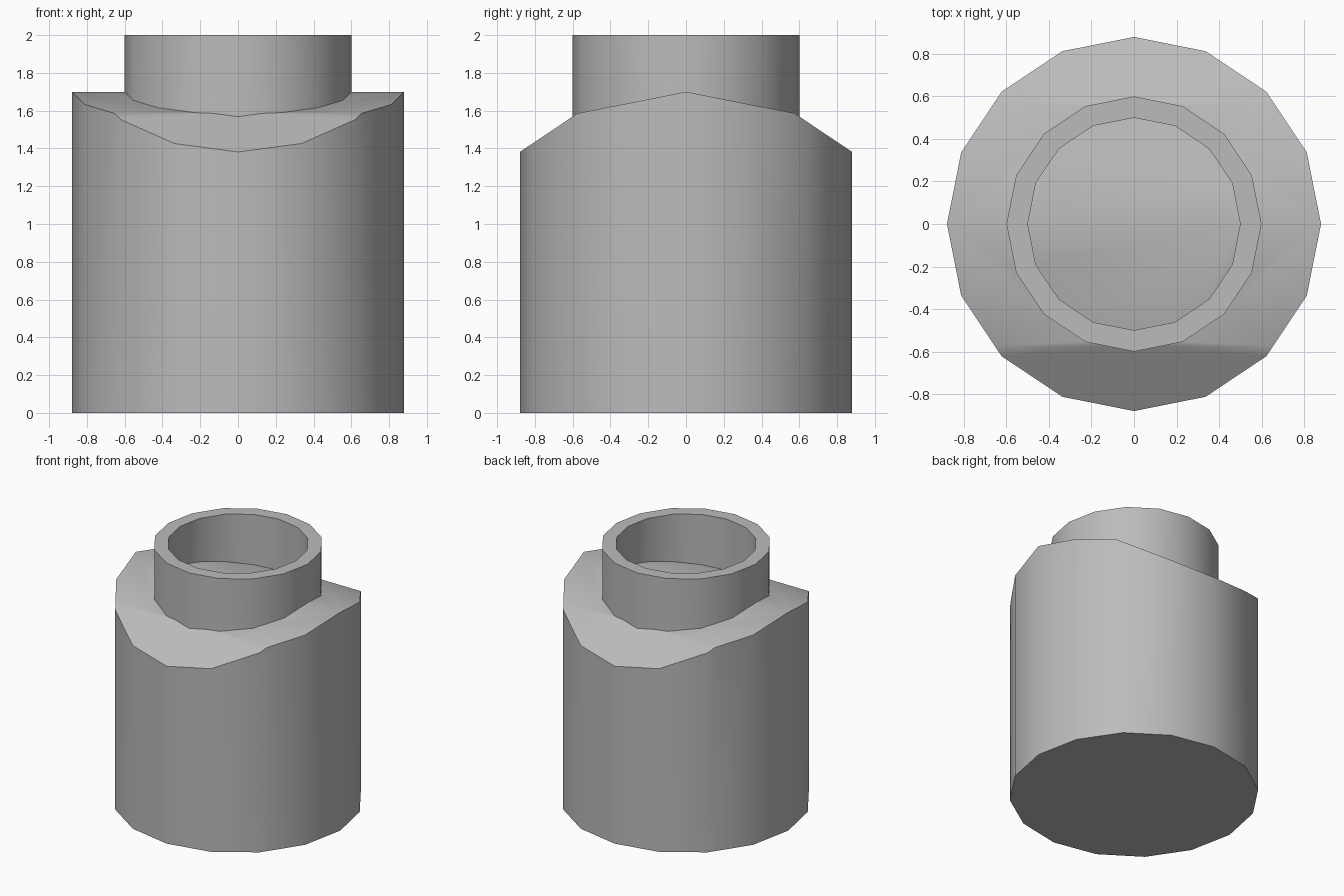
import bpy
import math

SIDES = 16

default = bpy.data.objects.get("Cube")
if default:
    bpy.data.objects.remove(default, do_unlink=True)

grey = bpy.data.materials.new("plain grey")
grey.use_nodes = True
colour = (0.5, 0.5, 0.5, 1.0)
grey.diffuse_color = colour
grey.node_tree.nodes["Principled BSDF"].inputs["Base Color"].default_value = colour


def cylinder(name, radius, bottom, top):
    """Upright prism with a corner on each axis."""
    bpy.ops.mesh.primitive_cylinder_add(
        vertices=SIDES, radius=radius, depth=top - bottom,
        location=(0, 0, (top + bottom) / 2))
    obj = bpy.context.object
    obj.name = name
    obj.data.materials.append(grey)
    return obj


def combine(target, tool, operation):
    """Apply a boolean and discard the tool."""
    tool.hide_render = True
    mod = target.modifiers.new(operation.title(), "BOOLEAN")
    mod.operation = operation
    mod.solver = "EXACT"
    mod.object = tool
    bpy.context.view_layer.objects.active = target
    bpy.ops.object.modifier_apply(modifier=mod.name)
    bpy.data.objects.remove(tool, do_unlink=True)


# Body, its top trimmed by a wide barrel lying along x
body = cylinder("body_with_neck", 0.88, 0, 1.9)
barrel = cylinder("roof_barrel", 1.5, -1.2, 1.2)
barrel.rotation_euler = (0, math.pi / 2, 0)
barrel.location.z = 0.2
combine(body, barrel, "INTERSECT")

# Open neck, whose floor is the ridged top of the body
neck = cylinder("neck", 0.6, 1.2, 2)
bore = cylinder("neck_bore", 0.5, 1.0, 2.2)
combine(neck, bore, "DIFFERENCE")
combine(body, neck, "UNION")

# Rounded walls shade smoothly, rims stay sharp
bpy.ops.object.select_all(action="DESELECT")
body.select_set(True)
bpy.context.view_layer.objects.active = body
bpy.ops.object.shade_smooth_by_angle(angle=math.radians(30))
